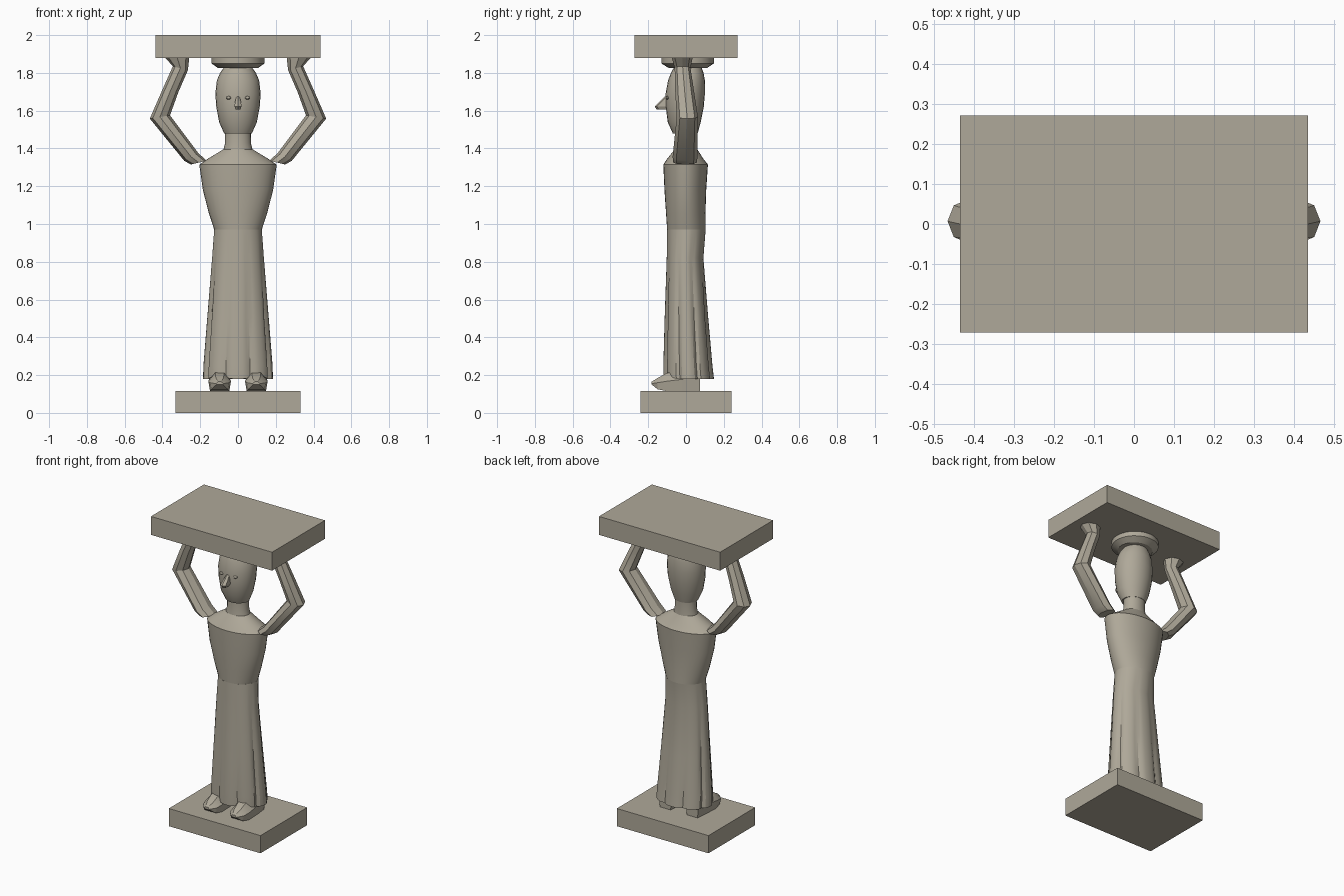
import bpy, bmesh, math
from mathutils import Vector

if "Cube" in bpy.data.objects:
    bpy.data.objects.remove(bpy.data.objects["Cube"])

stone = bpy.data.materials.new("warm grey stone")
stone.diffuse_color = (0.43, 0.395, 0.32, 1)
stone.use_nodes = True
stone.node_tree.nodes["Principled BSDF"].inputs["Base Color"].default_value = stone.diffuse_color


def finish(name, bm, smooth=True):
    bmesh.ops.recalc_face_normals(bm, faces=bm.faces)
    me = bpy.data.meshes.new(name)
    bm.to_mesh(me)
    bm.free()
    ob = bpy.data.objects.new(name, me)
    bpy.context.collection.objects.link(ob)
    me.materials.append(stone)
    if smooth:
        bpy.ops.object.select_all(action='DESELECT')
        ob.select_set(True)
        bpy.context.view_layer.objects.active = ob
        bpy.ops.object.shade_smooth_by_angle(angle=math.radians(25))
    return ob


def skin(bm, rings):
    """Bridge equal-sized rings of points and cap both ends."""
    vs = [[bm.verts.new(p) for p in r] for r in rings]
    n = len(vs[0])
    for a, b in zip(vs, vs[1:]):
        for i in range(n):
            j = (i + 1) % n
            bm.faces.new((a[i], a[j], b[j], b[i]))
    bm.faces.new(vs[0][::-1])
    bm.faces.new(vs[-1])


def loft(name, profile, n=24):
    """Stack of ellipses given as (z, x radius, front y, back y)."""
    bm = bmesh.new()
    rings = []
    for z, rx, y0, y1 in profile:
        ring = []
        for i in range(n):
            t = 2 * math.pi * i / n
            ring.append((rx * math.cos(t), (y0 + y1) / 2 + (y1 - y0) / 2 * math.sin(t), z))
        rings.append(ring)
    skin(bm, rings)
    return finish(name, bm)


def box(name, hx, hy, z0, z1):
    bm = bmesh.new()
    skin(bm, [[(-hx, -hy, z), (hx, -hy, z), (hx, hy, z), (-hx, hy, z)] for z in (z0, z1)])
    return finish(name, bm, False)


# Slabs
box("base_slab", 0.33, 0.24, 0, 0.115)
box("carried_slab", 0.436, 0.272, 1.88, 2.0)

# Pleated skirt: folds deepen towards the hem, which rises over the feet
bm = bmesh.new()
rings = []
N = 48
for z, rx, y0, y1, fold in [(0.18, 0.185, -0.12, 0.148, 0.06), (0.25, 0.183, -0.12, 0.14, 0.06),
                            (0.50, 0.163, -0.113, 0.118, 0.05), (0.82, 0.137, -0.102, 0.092, 0.012),
                            (0.97, 0.126, -0.10, 0.104, 0)]:
    ring = []
    for i in range(N):
        t = 2 * math.pi * i / N
        s = 1 - fold * (1.6 if i % 6 == 3 else 0.4 if i % 6 in (2, 4) else 0)
        x = rx * math.cos(t) * s
        y = (y0 + y1) / 2 + (y1 - y0) / 2 * math.sin(t) * s
        lift = 0
        if z < 0.2 and y < -0.05:
            lift = 0.03 * max(0, 1 - abs(abs(x) - 0.1) / 0.06)
        ring.append((x, y, z + lift))
    rings.append(ring)
skin(bm, rings)
finish("skirt", bm)

# Torso, shoulders, neck, head, head pad
loft("torso", [(0.97, 0.126, -0.10, 0.104), (1.06, 0.155, -0.106, 0.103), (1.18, 0.186, -0.114, 0.107),
               (1.315, 0.205, -0.12, 0.116)], 32)
loft("shoulders", [(1.315, 0.203, -0.12, 0.116), (1.345, 0.16, -0.10, 0.092), (1.395, 0.078, -0.06, 0.06)], 32)
loft("neck", [(1.38, 0.08, -0.062, 0.062), (1.43, 0.068, -0.055, 0.058), (1.49, 0.068, -0.055, 0.06)])
loft("head", [(1.48, 0.074, -0.07, 0.062), (1.54, 0.10, -0.097, 0.078), (1.62, 0.115, -0.107, 0.094),
              (1.69, 0.12, -0.108, 0.10), (1.76, 0.112, -0.095, 0.10), (1.80, 0.095, -0.08, 0.093),
              (1.835, 0.07, -0.06, 0.08)])
loft("head_pad", [(1.825, 0.105, -0.09, 0.11), (1.85, 0.14, -0.13, 0.148), (1.88, 0.14, -0.13, 0.148)])

# Nose: wedge leaning forward from the brow
bm = bmesh.new()
skin(bm, [[(-w, yb, z), (-w, yf + 0.012, z), (0, yf, z), (w, yf + 0.012, z), (w, yb, z)]
          for z, w, yf, yb in [(1.605, 0.011, -0.155, -0.09), (1.622, 0.019, -0.166, -0.09),
                               (1.65, 0.015, -0.138, -0.09), (1.675, 0.009, -0.113, -0.09)]])
finish("nose", bm, False)

for side, s in (("right", -1), ("left", 1)):
    # Small almond eye
    bm = bmesh.new()
    bmesh.ops.create_uvsphere(bm, u_segments=10, v_segments=6, radius=1)
    for v in bm.verts:
        v.co = Vector((s * 0.05 + v.co.x * 0.014, -0.098 + v.co.y * 0.01, 1.668 + v.co.z * 0.009))
    finish(side + "_eye", bm)

    # Raised arm with cuts at shoulder, elbow, wrist and palm: inner xz, outer xz, centre y, y radius
    bm = bmesh.new()
    rings = []
    for (xa, za), (xb, zb), cy, ry in [((0.165, 1.335), (0.25, 1.315), -0.005, 0.062),
                                       ((0.21, 1.375), (0.285, 1.335), -0.005, 0.066),
                                       ((0.36, 1.575), (0.467, 1.558), 0.007, 0.056),
                                       ((0.315, 1.70), (0.405, 1.70), -0.007, 0.05),
                                       ((0.265, 1.815), (0.345, 1.835), -0.018, 0.042),
                                       ((0.258, 1.88), (0.385, 1.88), -0.02, 0.055)]:
        ring = []
        for i in range(8):
            t = 2 * math.pi * i / 8
            k = (1 - math.cos(t)) / 2
            ring.append((s * (xa + (xb - xa) * k), cy + ry * math.sin(t), za + (zb - za) * k))
        rings.append(ring)
    skin(bm, rings)
    finish(side + "_arm", bm)

    # Foot with a ridged top and a lifted toe: y, half width, bottom, side and ridge heights
    bm = bmesh.new()
    rings = []
    for y, w, zb, zs, zr in [(-0.182, 0.02, 0.15, 0.155, 0.165), (-0.15, 0.05, 0.125, 0.16, 0.185),
                             (-0.10, 0.06, 0.115, 0.168, 0.212), (0, 0.055, 0.115, 0.18, 0.22),
                             (0.075, 0.045, 0.115, 0.18, 0.215)]:
        c = s * 0.097
        rings.append([(c - w * 0.85, y, zb), (c + w * 0.85, y, zb), (c + w, y, zs),
                      (c + w * 0.4, y, zr), (c - w * 0.4, y, zr), (c - w, y, zs)])
    skin(bm, rings)
    finish(side + "_foot", bm)
